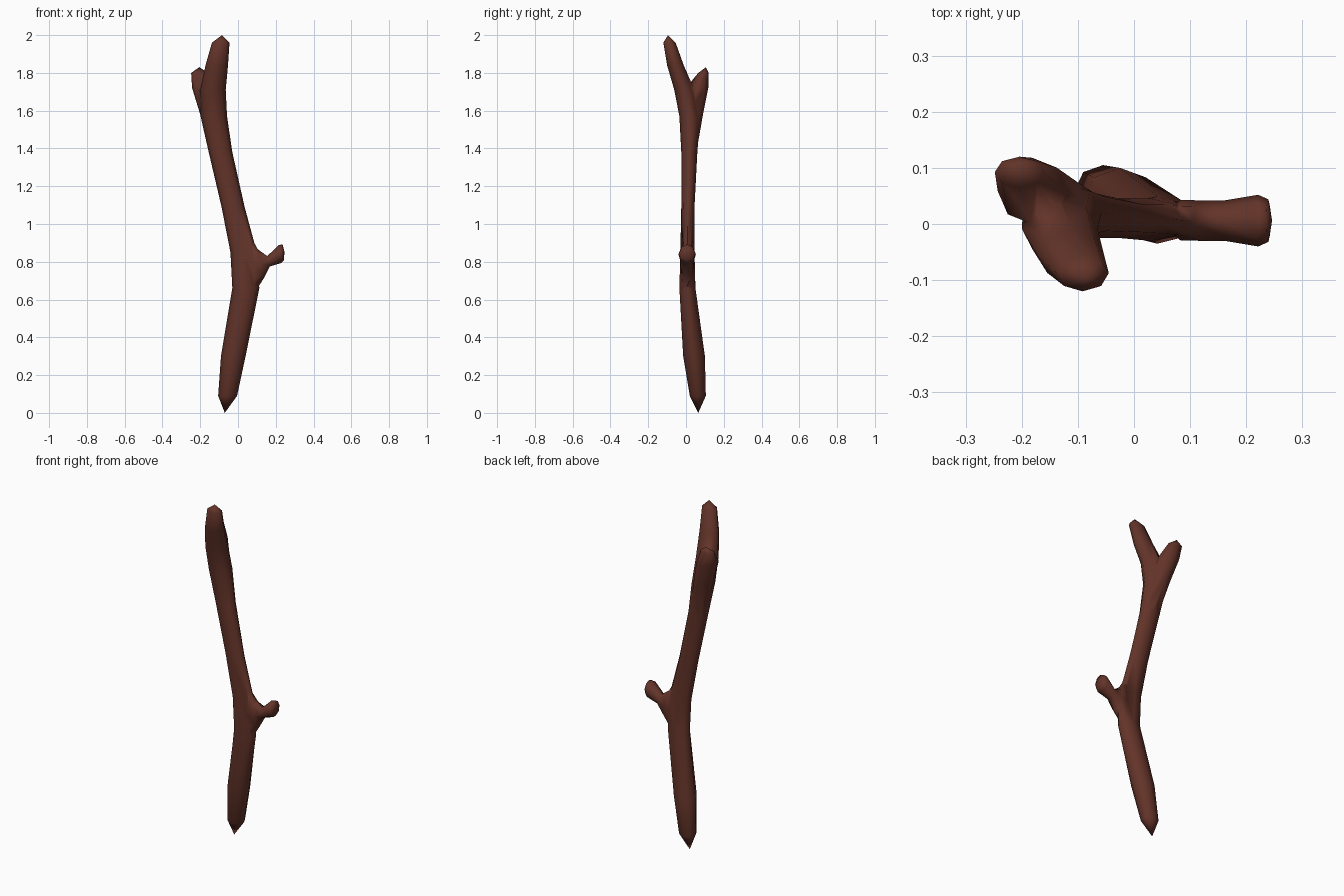
import bpy
import bmesh
import math
from mathutils import Vector

SIDES = 8

cube = bpy.data.objects.get("Cube")
if cube:
    bpy.data.objects.remove(cube)

# Bark colour
bark = bpy.data.materials.new("dark_brown_bark")
bark.use_nodes = True
bark.diffuse_color = (0.125, 0.034, 0.022, 1)
bark.node_tree.nodes["Principled BSDF"].inputs["Base Color"].default_value = bark.diffuse_color


def flat_ring(z, x0, x1, y0, y1):
    """Level cross-section given by its x and y extents."""
    centre = Vector(((x0 + x1) / 2, (y0 + y1) / 2, z))
    return centre, Vector(((x1 - x0) / 2, 0, 0)), Vector((0, (y1 - y0) / 2, 0))


def tilted_ring(top, bottom, y, half_width):
    """Cross-section of a sideways branch, from its upper and lower edge in x, z."""
    t, b = (Vector((p[0], y, p[1])) for p in (top, bottom))
    return (t + b) / 2, (b - t) / 2, Vector((0, half_width, 0))


def loft(name, rings, start, end):
    """Skin the rings and close both ends to a point."""
    bm = bmesh.new()
    loops = []
    for centre, u, v in rings:
        angles = [2 * math.pi * i / SIDES for i in range(SIDES)]
        loops.append([bm.verts.new(centre + u * math.cos(a) + v * math.sin(a)) for a in angles])
    first, last = bm.verts.new(start), bm.verts.new(end)
    for i in range(SIDES):
        j = (i + 1) % SIDES
        for low, high in zip(loops, loops[1:]):
            bm.faces.new((low[i], low[j], high[j], high[i]))
        bm.faces.new((first, loops[0][j], loops[0][i]))
        bm.faces.new((last, loops[-1][i], loops[-1][j]))
    bmesh.ops.recalc_face_normals(bm, faces=bm.faces)
    mesh = bpy.data.meshes.new(name)
    bm.to_mesh(mesh)
    bm.free()
    mesh.materials.append(bark)
    mesh.shade_smooth()
    obj = bpy.data.objects.new(name, mesh)
    bpy.context.collection.objects.link(obj)
    return obj


# Main stem, from pointed foot to the longer prong
stem = loft("stick", [
    flat_ring(0.09, -0.105, -0.005, 0.02, 0.105),
    flat_ring(0.30, -0.09, 0.04, -0.015, 0.10),
    flat_ring(0.66, -0.03, 0.113, -0.035, 0.05),
    flat_ring(0.85, -0.04, 0.10, -0.03, 0.045),
    flat_ring(1.09, -0.087, 0.035, -0.025, 0.045),
    flat_ring(1.38, -0.155, -0.03, -0.025, 0.06),
    flat_ring(1.57, -0.198, -0.058, -0.035, 0.075),
    flat_ring(1.71, -0.20, -0.065, -0.062, 0.045),
    flat_ring(1.84, -0.172, -0.053, -0.10, -0.012),
    flat_ring(1.96, -0.138, -0.045, -0.12, -0.055),
], (-0.07, 0.065, 0), (-0.085, -0.095, 2))

# Short rear prong
prong = loft("rear_prong", [
    flat_ring(1.42, -0.155, -0.05, -0.01, 0.062),
    flat_ring(1.58, -0.20, -0.085, -0.01, 0.09),
    flat_ring(1.72, -0.243, -0.12, 0.0, 0.118),
    flat_ring(1.80, -0.248, -0.16, 0.065, 0.12),
], (-0.10, 0.025, 1.36), (-0.205, 0.105, 1.83))

# Side twig with a flared root and knobbed end
twig = loft("side_twig", [
    tilted_ring((0.075, 0.92), (0.09, 0.64), 0.007, 0.036),
    tilted_ring((0.105, 0.866), (0.135, 0.71), 0.006, 0.036),
    tilted_ring((0.155, 0.83), (0.168, 0.775), 0.006, 0.036),
    tilted_ring((0.215, 0.888), (0.228, 0.793), 0.006, 0.046),
    tilted_ring((0.236, 0.893), (0.243, 0.808), 0.006, 0.038),
], (0.04, 0.007, 0.77), (0.246, 0.006, 0.852))

# Merge the branches into the stem
for branch in (prong, twig):
    union = stem.modifiers.new("union", 'BOOLEAN')
    union.operation = 'UNION'
    union.solver = 'EXACT'
    union.object = branch
    bpy.context.view_layer.objects.active = stem
    bpy.ops.object.modifier_apply(modifier=union.name)
    bpy.data.objects.remove(branch)

stem.data.shade_smooth()
